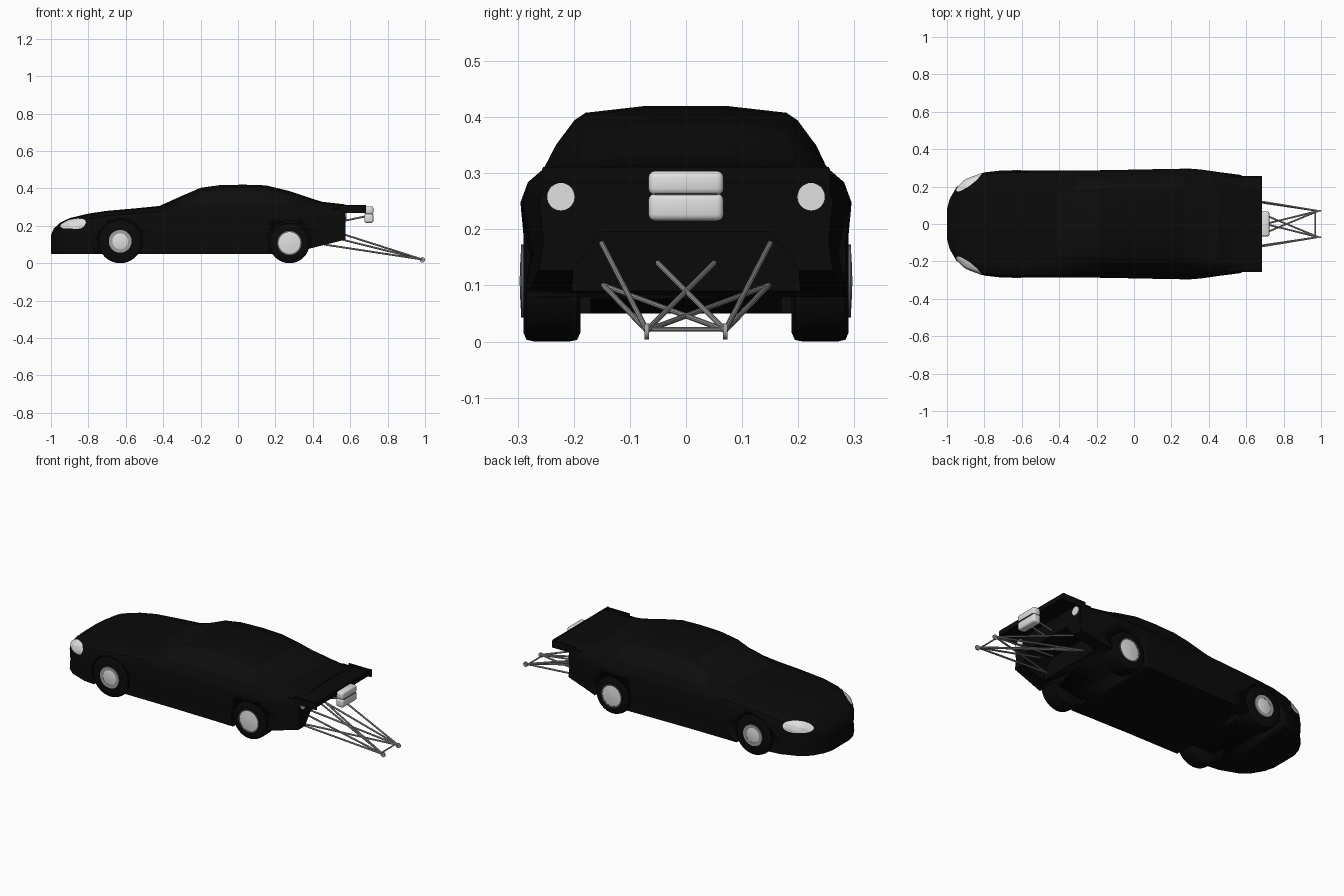
import bpy, bmesh, math
from mathutils import Vector, Matrix
from mathutils.bvhtree import BVHTree

cube = bpy.data.objects.get("Cube")
if cube:
    bpy.data.objects.remove(cube, do_unlink=True)


def material(name, r, g, b):
    m = bpy.data.materials.new(name)
    m.use_nodes = True
    m.diffuse_color = (r, g, b, 1)
    m.node_tree.nodes["Principled BSDF"].inputs["Base Color"].default_value = (r, g, b, 1)
    return m


BLACK = material("black paint", .003, .003, .003)
GLASS = material("black glass", .004, .004, .004)
RUBBER = material("black rubber", .003, .003, .003)
WHITE = material("pale grey", .75, .75, .75)
STEEL = material("steel grey", .35, .35, .35)
DARK = material("dark grey", .12, .12, .12)


def finish(name, bm, *mats, smooth=True):
    bmesh.ops.recalc_face_normals(bm, faces=bm.faces)
    mesh = bpy.data.meshes.new(name)
    bm.to_mesh(mesh)
    bm.free()
    for m in mats:
        mesh.materials.append(m)
    ob = bpy.data.objects.new(name, mesh)
    bpy.context.collection.objects.link(ob)
    if smooth:
        bpy.ops.object.select_all(action='DESELECT')
        ob.select_set(True)
        bpy.context.view_layer.objects.active = ob
        bpy.ops.object.shade_smooth_by_angle(angle=math.radians(32))
    return ob


def box(name, lo, hi, mat, bevel=0):
    bm = bmesh.new()
    lo, hi = Vector(lo), Vector(hi)
    bmesh.ops.create_cube(bm, size=1, matrix=Matrix.Translation((lo + hi) / 2)
                          @ Matrix.Diagonal((*(hi - lo), 1)))
    if bevel:
        bmesh.ops.bevel(bm, geom=bm.edges[:], offset=bevel, segments=3,
                        profile=.5, affect='EDGES')
    return finish(name, bm, mat)


def rod(name, a, b, r, mat, sides=10):
    a, b = Vector(a), Vector(b)
    d = b - a
    bm = bmesh.new()
    mtx = Matrix.Translation((a + b) / 2) @ d.to_track_quat('Z', 'Y').to_matrix().to_4x4()
    bmesh.ops.create_cone(bm, cap_ends=True, segments=sides, radius1=r, radius2=r,
                          depth=d.length, matrix=mtx)
    return finish(name, bm, mat)


def prism(name, outline, x0, x1, mat):
    bm = bmesh.new()
    f = bm.faces.new([bm.verts.new((x0, y, z)) for y, z in outline])
    out = bmesh.ops.extrude_face_region(bm, geom=[f])["geom"]
    bmesh.ops.translate(bm, vec=(x1 - x0, 0, 0),
                        verts=[v for v in out if isinstance(v, bmesh.types.BMVert)])
    return finish(name, bm, mat, smooth=False)


def lathe_y(name, profile, x, z, mat, side, sides=40):
    """Revolve (radius, y) points about an axle at x, z."""
    bm = bmesh.new()
    vs = [bm.verts.new((x + r, side * y, z)) for r, y in profile]
    es = [bm.edges.new(p) for p in zip(vs, vs[1:])]
    bmesh.ops.spin(bm, geom=vs + es, cent=(x, 0, z), axis=(0, 1, 0),
                   angle=math.tau, steps=sides, use_duplicate=False)
    bmesh.ops.remove_doubles(bm, verts=bm.verts, dist=1e-5)
    return finish(name, bm, mat)


# Body shell: x, half width, shoulder height, top height, roof half width
SECTIONS = [
    (-1.0, .08, .12, .15, .04), (-.985, .135, .14, .185, .07), (-.95, .195, .165, .217, .11),
    (-.9, .238, .185, .241, .14), (-.8, .276, .21, .265, .16), (-.7, .287, .225, .28, .17),
    (-.55, .287, .238, .293, .17), (-.42, .287, .24, .306, .17), (-.3, .287, .242, .36, .165),
    (-.2, .287, .243, .403, .17), (-.1, .289, .244, .417, .177), (.03, .291, .245, .42, .179),
    (.15, .294, .246, .416, .179), (.27, .295, .248, .387, .18), (.36, .291, .25, .357, .185),
    (.45, .278, .25, .328, .195), (.575, .262, .25, .314, .2)]


def section(x, w, zs, zt, wr):
    zb = .05 if x < .3 else .05 + (x - .27) * .25
    h = zt - zs
    base = Vector((.86 * w, zs + min(.06, .75 * h)))
    edge = Vector((wr, zt - .07 * h))
    half = [Vector((w, zb)), Vector((.97 * w, zb + .45 * (zs - zb))), Vector((w, zs)),
            Vector((.955 * w, zs + min(.036, .5 * h))), base,
            base.lerp(edge, .4) + Vector((.05, .03)) * h, base.lerp(edge, .82) + Vector((.04, .03)) * h,
            edge, Vector((.4 * wr, zt))]
    return [(x, p.x, p.y) for p in half] + [(x, -p.x, p.y) for p in reversed(half)]


bm = bmesh.new()
loops = [[bm.verts.new(p) for p in section(*s)] for s in SECTIONS]
n = len(loops[0])
for a, b in zip(loops, loops[1:]):
    for i in range(n):
        j = (i + 1) % n
        f = bm.faces.new((a[i], a[j], b[j], b[i]))
        x = f.calc_center_median().x
        side_glass = i in (4, 5, n - 6, n - 7) and -.3 < x < .25
        screen = 6 < i < n - 8 and (-.42 < x < -.2 or .27 < x < .45)
        f.material_index = int(side_glass or screen)
bm.faces.new(loops[0])
bm.faces.new(loops[-1])
bmesh.ops.recalc_face_normals(bm, faces=bm.faces)
surface = BVHTree.FromBMesh(bm)
body = finish("body_shell", bm, BLACK, GLASS)

# Wheel arches and the open tail underside are cut out of the shell
FRONT, REAR = (-.63, .117), (.275, .108)
cutters = [prism("tail_cutter", [(-.21, .02), (-.2, .13), (-.15, .195),
                                 (.15, .195), (.2, .13), (.21, .02)], .43, .7, BLACK)]
for s in (1, -1):
    for (x, z), r in ((FRONT, .122), (REAR, .117)):
        cutters.append(rod("arch_cutter", (x, s * .17, z), (x, s * .34, z), r, BLACK, 40))
for c in cutters:
    c.hide_render = True
    mod = body.modifiers.new("cut", 'BOOLEAN')
    mod.object = c
    mod.solver = 'EXACT'
graph = bpy.context.evaluated_depsgraph_get()
cut_mesh = bpy.data.meshes.new_from_object(body.evaluated_get(graph))
body.modifiers.clear()
body.data = cut_mesh
for c in cutters:
    bpy.data.objects.remove(c, do_unlink=True)

# Wheels
for s, side in ((1, "left"), (-1, "right")):
    for (x, z), r, y0, y1, rim, pos in ((FRONT, .117, .2, .282, .042, "front"),
                                        (REAR, .108, .188, .29, .058, "rear")):
        ring = .061 if pos == "front" else .065
        lathe_y(f"{pos}_{side}_tyre", [(0, y0), (r * .85, y0), (r - .003, y0 + .006), (r, y0 + .02),
                                       (r, y1 - .02), (r - .003, y1 - .006), (r * .85, y1),
                                       (ring, y1), (0, y1 - .004)], x, z, RUBBER, s)
        lathe_y(f"{pos}_{side}_rim_ring", [(ring, y1 - .01), (ring, y1 + .004), (rim, y1 + .004),
                                           (rim, y1 - .01)], x, z, DARK if pos == "rear" else STEEL, s)
        lathe_y(f"{pos}_{side}_wheel_disc", [(rim, y1 - .01), (rim, y1 + .003), (rim * .8, y1 + .005),
                                             (.012, y1 + .006), (0, y1 + .007)], x, z, WHITE, s)

# Headlights: ovals laid onto the curved nose corners
for s, side in ((1, "left"), (-1, "right")):
    normal = Vector((-.45, s * .55, .7)).normalized()
    along = Vector((.75, s * .6, .15))
    along = (along - normal * along.dot(normal)).normalized()
    up = normal.cross(along)
    centre = Vector((-.88, s * .222, .207))
    bm = bmesh.new()

    def lay(k, t):
        p = centre + k * (.083 * math.cos(t) * along + .033 * math.sin(t) * up)
        hit = surface.ray_cast(p + normal * .3, -normal)[0]
        return bm.verts.new((hit or p) + normal * .004)

    mid = lay(0, 0)
    rings = [[lay(k / 5, math.tau * i / 28) for i in range(28)] for k in range(1, 6)]
    for i in range(28):
        j = (i + 1) % 28
        bm.faces.new((mid, rings[0][i], rings[0][j]))
        for a, b in zip(rings, rings[1:]):
            bm.faces.new((a[i], b[i], b[j], a[j]))
    finish(f"{side}_headlight", bm, WHITE)

# Tail: spoiler deck, side plates, round lights
prism("spoiler_deck", [(-.255, .296), (-.2, .31), (.2, .31), (.255, .296),
                       (.255, .29), (-.255, .29)], .5, .685, BLACK)
box("spoiler_lip", (.675, -.255, .283), (.685, .255, .311), BLACK)
for s, side in ((1, "left"), (-1, "right")):
    ys = sorted((s * .248, s * .257))
    box(f"{side}_spoiler_plate", (.54, ys[0], .268), (.685, ys[1], .308), BLACK)
    rod(f"{side}_tail_light", (.57, s * .223, .258), (.579, s * .223, .258), .025, WHITE, 32)

# Parachute pack in two halves on a pair of struts
box("parachute_upper", (.676, -.067, .261), (.724, .067, .304), WHITE, .012)
box("parachute_lower", (.676, -.067, .215), (.724, .067, .264), WHITE, .012)
box("parachute_seam", (.7, -.055, .261), (.7255, .055, .2635), DARK)
for s in (1, -1):
    rod("parachute_strut", (.56, s * .03, .225), (.68, s * .03, .25), .005, STEEL)

# Wheelie bars: tubes meeting at two small ground wheels
for s, side in ((1, "left"), (-1, "right")):
    tip = (.985, s * .07, .02)
    for start in ((.5, s * .15, .175), (.46, s * .147, .1), (.46, -s * .147, .1), (.5, -s * .05, .14)):
        rod(f"{side}_wheelie_tube", start, tip, .005, STEEL)
    rod(f"{side}_wheelie_wheel", (.986, s * .066, .018), (.986, s * .074, .018), .014, STEEL, 20)
rod("wheelie_cross_tube", (.97, -.07, .022), (.97, .07, .022), .004, STEEL)
